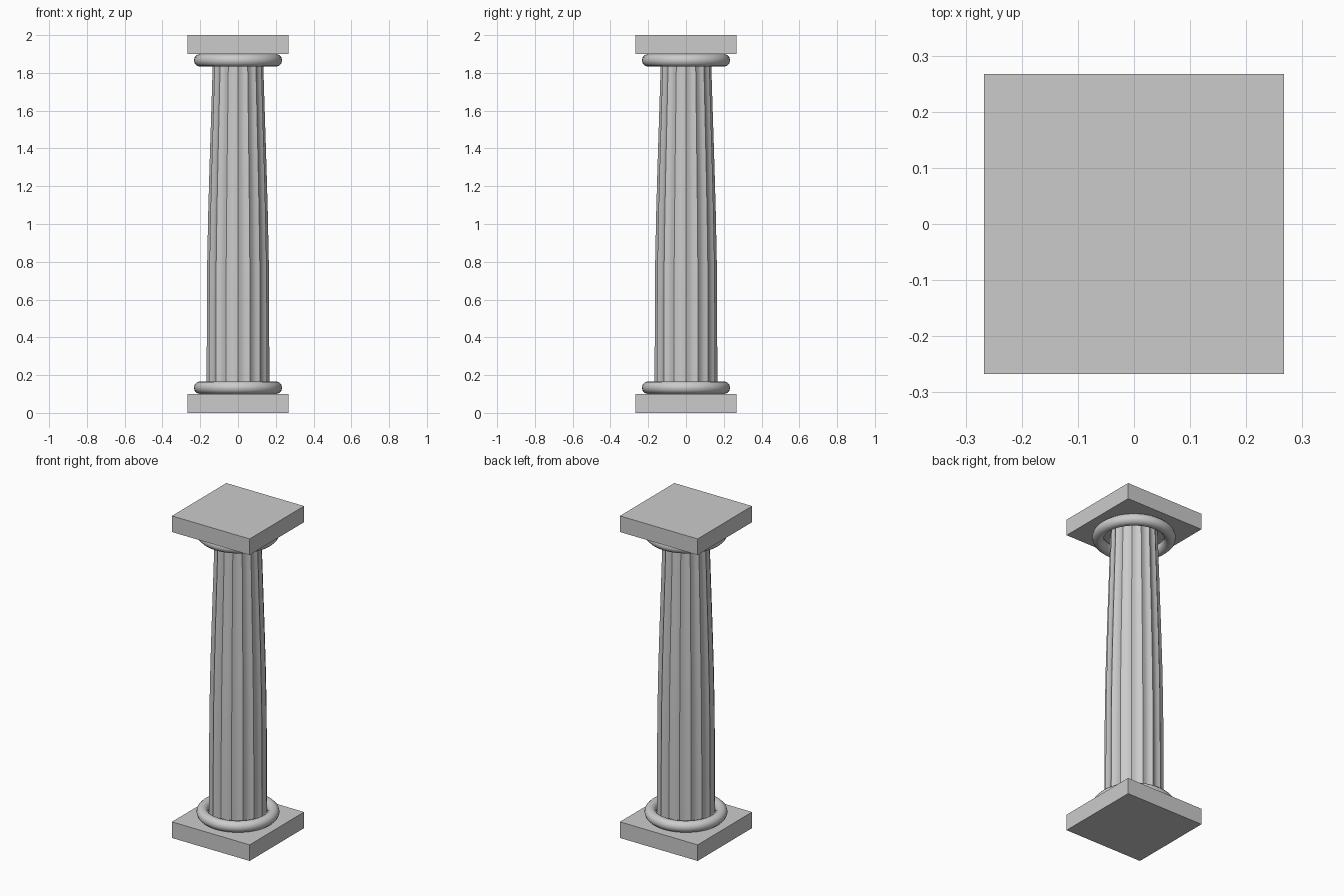
import bpy, bmesh
from math import sin, cos, pi

if "Cube" in bpy.data.objects:
    bpy.data.objects.remove(bpy.data.objects["Cube"])

FLUTES, STEPS = 16, 6        # concave flutes, points per flute


def finish(name, bm, smooth=None):
    bmesh.ops.recalc_face_normals(bm, faces=bm.faces[:])
    me = bpy.data.meshes.new(name)
    bm.to_mesh(me)
    bm.free()
    ob = bpy.data.objects.new(name, me)
    bpy.context.collection.objects.link(ob)
    if smooth:
        bpy.ops.object.select_all(action='DESELECT')
        ob.select_set(True)
        bpy.context.view_layer.objects.active = ob
        bpy.ops.object.shade_smooth_by_angle(angle=smooth)
    return ob


def slab(name, z):
    bm = bmesh.new()
    bmesh.ops.create_cube(bm, size=1)
    for v in bm.verts:
        v.co.x *= 0.534
        v.co.y *= 0.534
        v.co.z = v.co.z * 0.1 + z
    finish(name, bm)


def ring(name, z):
    bpy.ops.mesh.primitive_torus_add(
        major_radius=0.2, minor_radius=0.0335, major_segments=48,
        minor_segments=12, location=(0, 0, z))
    bpy.context.object.name = name
    bpy.ops.object.shade_smooth_by_angle(angle=pi / 4)


# Square plinth and abacus, with a rounded ring next to each
slab("base_plinth", 0.05)
slab("top_abacus", 1.95)
ring("base_ring", 0.1335)
ring("top_ring", 1.8665)

# Fluted shaft with a gentle swelling taper
profile = [(0.1, 0.166), (0.55, 0.165), (0.8, 0.163), (1.05, 0.158),
           (1.3, 0.151), (1.55, 0.143), (1.9, 0.132)]
bm = bmesh.new()
n = FLUTES * STEPS
rows = []
for z, r in profile:
    row = []
    for i in range(n):
        a = 2 * pi * i / n
        k = r * (1 - 0.065 * sin(pi * (i % STEPS) / STEPS))
        row.append(bm.verts.new((k * cos(a), k * sin(a), z)))
    rows.append(row)
for lo, hi in zip(rows, rows[1:]):
    for i in range(n):
        j = (i + 1) % n
        bm.faces.new((lo[i], lo[j], hi[j], hi[i]))
bm.faces.new(rows[0])
bm.faces.new(rows[-1])
finish("fluted_shaft", bm, pi / 6)
